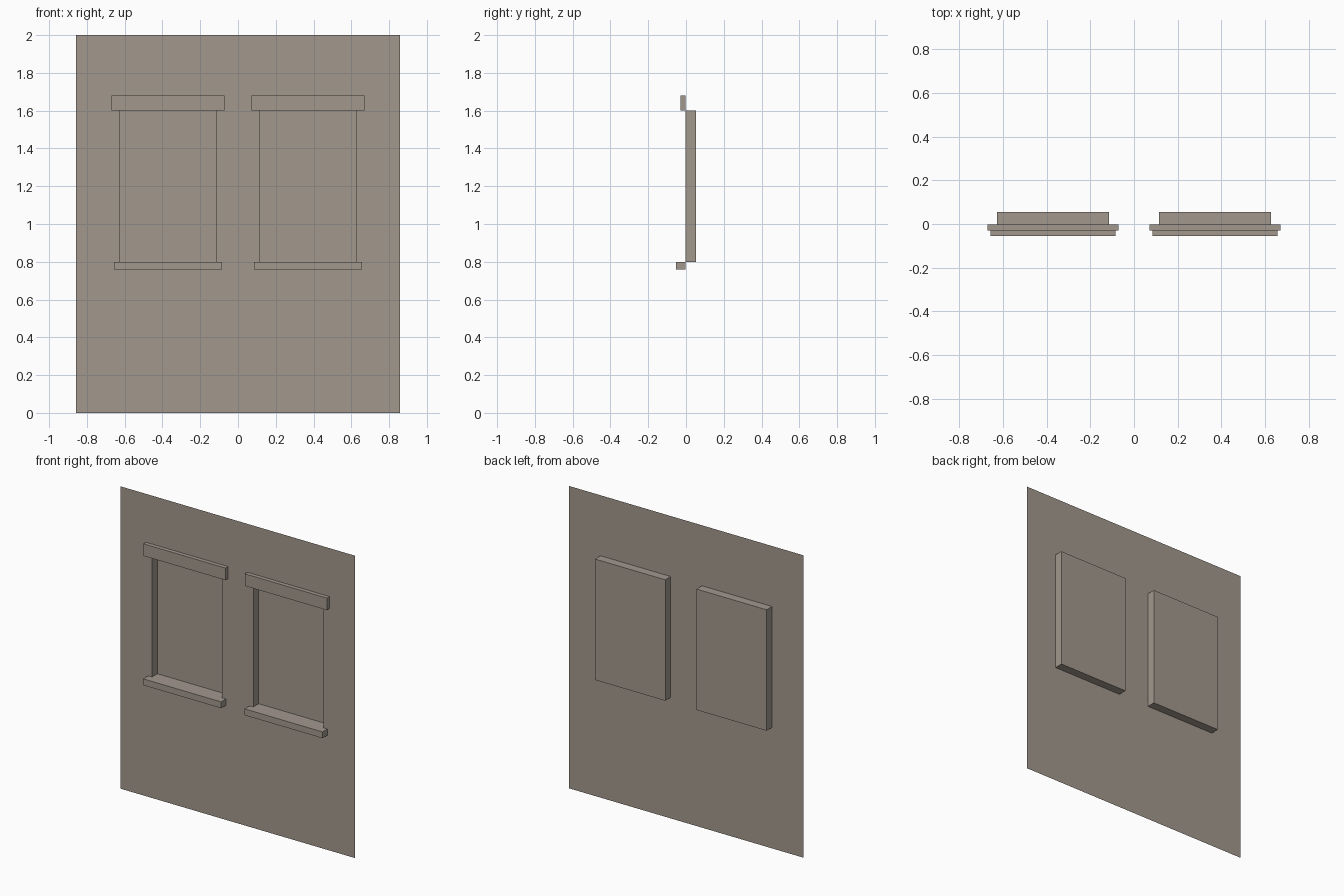
import bpy
import bmesh
from mathutils import Matrix, Vector

cube = bpy.data.objects.get("Cube")
if cube:
    bpy.data.objects.remove(cube, do_unlink=True)

# Single stone colour
COLOUR = (0.36, 0.315, 0.27, 1.0)
stone = bpy.data.materials.new("warm_grey_stone")
stone.use_nodes = True
stone.diffuse_color = COLOUR
stone.node_tree.nodes["Principled BSDF"].inputs["Base Color"].default_value = COLOUR

# Main dimensions
WALL_Y = -0.003
RECESS = 0.057
HALF_WIDTH, HEIGHT = 0.857, 2.0
WINDOW_X, WINDOW_HALF = 0.371, 0.257
SILL_Z, HEAD_Z = 0.8, 1.6


def add_object(name, bm):
    mesh = bpy.data.meshes.new(name)
    bm.to_mesh(mesh)
    bm.free()
    mesh.materials.append(stone)
    obj = bpy.data.objects.new(name, mesh)
    bpy.context.collection.objects.link(obj)
    return obj


def add_block(name, x, width, depth, z0, z1):
    """Box standing proud of the front of the wall."""
    bm = bmesh.new()
    place = Matrix.Translation((x, WALL_Y - depth / 2, (z0 + z1) / 2))
    size = Matrix.Diagonal((width, depth, z1 - z0, 1))
    bmesh.ops.create_cube(bm, size=1, matrix=place @ size)
    return add_object(name, bm)


# Wall sheet, divided around the two openings
inner, outer = WINDOW_X - WINDOW_HALF, WINDOW_X + WINDOW_HALF
xs = [-HALF_WIDTH, -outer, -inner, inner, outer, HALF_WIDTH]
zs = [0, SILL_Z, HEAD_Z, HEIGHT]
bm = bmesh.new()
rows = [[bm.verts.new((x, WALL_Y, z)) for x in xs] for z in zs]
windows = []
for r in range(len(zs) - 1):
    for c in range(len(xs) - 1):
        face = bm.faces.new((rows[r][c], rows[r][c + 1],
                             rows[r + 1][c + 1], rows[r + 1][c]))
        if r == 1 and c in (1, 3):
            windows.append(face)

# Window recesses: reveals and a back panel pushed behind the wall
for face in windows:
    front = list(face.verts)
    back = [bm.verts.new(v.co + Vector((0, RECESS, 0))) for v in front]
    bm.faces.remove(face)
    bm.faces.new(back)
    for i in range(4):
        j = (i + 1) % 4
        bm.faces.new((front[i], front[j], back[j], back[i]))
bm.normal_update()
add_object("wall_with_window_recesses", bm)

# Lintel and sill at each window
for side, x in (("right", -WINDOW_X), ("left", WINDOW_X)):
    add_block(side + "_lintel", x, 0.6, 0.027, HEAD_Z, 1.68)
    add_block(side + "_sill", x, 0.571, 0.051, 0.758, SILL_Z)
